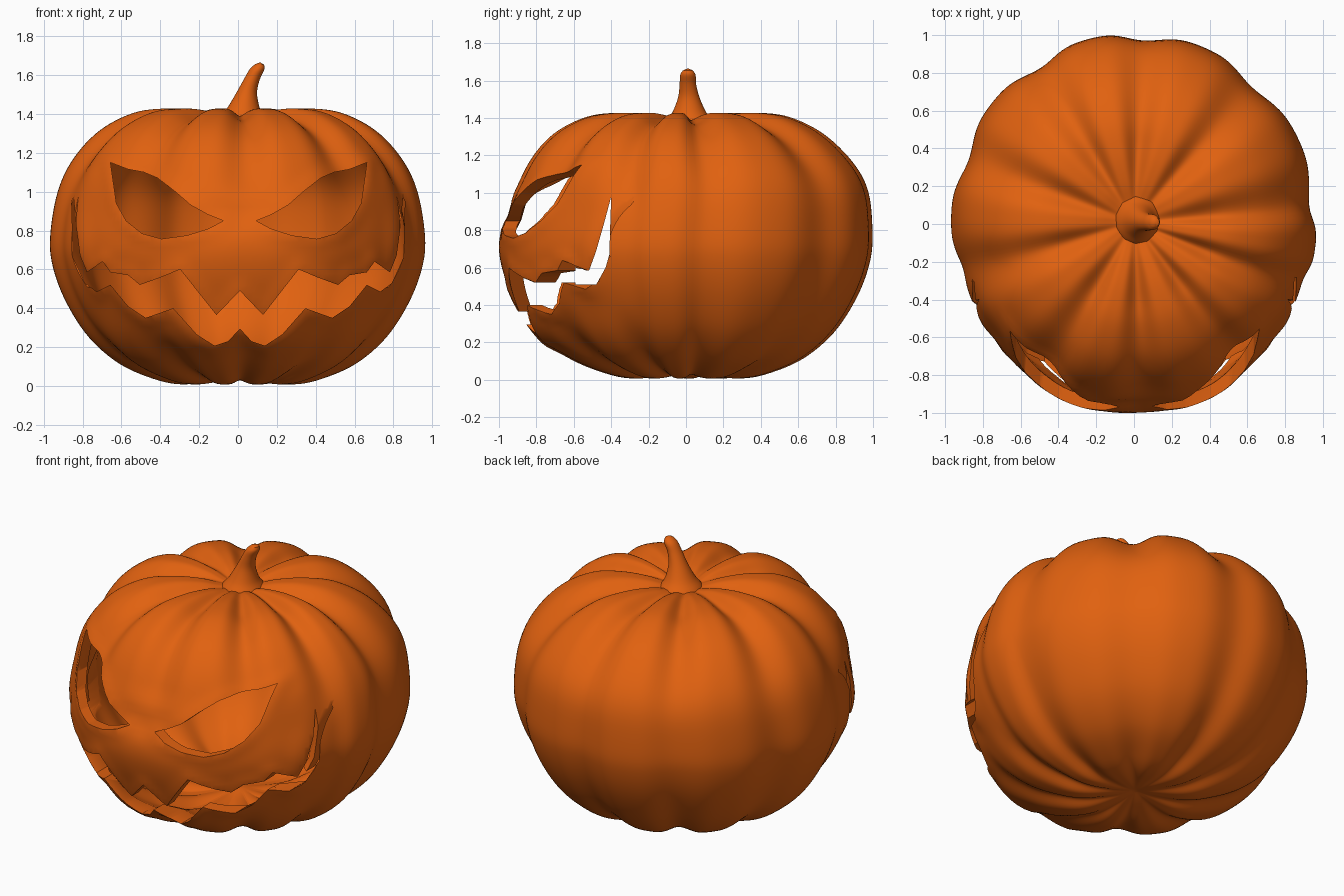
import bpy, bmesh, math
from mathutils import Vector
from mathutils.geometry import intersect_point_line

cube = bpy.data.objects.get("Cube")
if cube:
    bpy.data.objects.remove(cube, do_unlink=True)

orange = bpy.data.materials.new("pumpkin_orange")
orange.use_nodes = True
orange.diffuse_color = (0.75, 0.12, 0.005, 1)
orange.node_tree.nodes["Principled BSDF"].inputs["Base Color"].default_value = orange.diffuse_color

# Outline of the crest of a rib, from the bottom to the top (radius, height)
PROFILE = [(0, .05), (.13, .025), (.3, .008), (.45, .037), (.63, .115), (.79, .25), (.91, .43),
           (.98, .61), (.995, .77), (.955, 1), (.872, 1.17), (.733, 1.315), (.555, 1.405),
           (.38, 1.428), (.22, 1.415), (.1, 1.385), (0, 1.37)]
GROOVES = [5, 48, 87, 122, 160, 197, 239, 273, 308, 339, 365]   # degrees
FACE_CENTRE = 0.01

# Half outlines of the carved face (distance from the middle, height)
EYE = [(.66, 1.15), (.57, 1.115), (.49, 1.1), (.42, 1.07), (.33, 1), (.25, .93), (.16, .88),
       (.085, .85), (.16, .81), (.27, .775), (.4, .757), (.5, .785), (.58, .85), (.63, .94)]
UPPER_LIP = [(0, .49), (.12, .365), (.305, .6), (.4, .56), (.51, .52), (.57, .57), (.66, .585),
             (.7, .64), (.78, .585), (.815, .67), (.835, .82), (.848, .97)]
LOWER_LIP = [(.858, .95), (.85, .66), (.79, .53), (.73, .485), (.66, .52), (.57, .41), (.48, .35),
             (.34, .4), (.22, .265), (.13, .207), (.06, .23), (0, .295)]
# Corner of the mouth seen from the side (depth, height)
CORNER = [(-.4, .98), (-.44, .83), (-.48, .69), (-.52, .58), (-.59, .6), (-.59, .51),
          (-.48, .51), (-.43, .6), (-.41, .67), (-.405, .83)]


def mirrored(points, side):
    return [(FACE_CENTRE * (1 - x) + side * x, z) for x, z in points]


half_mouth = UPPER_LIP + LOWER_LIP
OUTLINES = {
    "left_eye": mirrored(EYE, 1),
    "right_eye": mirrored(EYE, -1),
    "mouth": mirrored(half_mouth, 1) + mirrored(half_mouth[-2:0:-1], -1),
}


def spline(points, steps):
    """Smooth curve through points (Catmull-Rom)."""
    pts = [Vector(p) for p in points]
    pts = [2 * pts[0] - pts[1]] + pts + [2 * pts[-1] - pts[-2]]
    out = []
    for a, b, c, d in zip(pts, pts[1:], pts[2:], pts[3:]):
        for i in range(steps):
            t = i / steps
            out.append(((2 * b) + (c - a) * t + (2 * a - 5 * b + 4 * c - d) * t ** 2
                        + (3 * b - a - 3 * c + d) * t ** 3) / 2)
    return out + [pts[-2]]


def smooth(lo, hi, v):
    t = max(0, min(1, (v - lo) / (hi - lo)))
    return t * t * (3 - 2 * t)


def bump(v, middle, width):
    return math.exp(-((v - middle) / width) ** 2)


def groove(angle):
    """1 at the bottom of a groove, 0 on the crest of a rib, rounded at both."""
    deg = math.degrees(angle)
    if deg < GROOVES[0]:
        deg += 360
    for lo, hi in zip(GROOVES, GROOVES[1:]):
        if deg <= hi:
            return (0.5 + 0.5 * math.cos(2 * math.pi * (deg - lo) / (hi - lo))) ** 2
    return 0


def rim(x, z):
    """Swelling of the skin next to a carved outline."""
    p, best = Vector((x, z, 0)), 1
    for outline in OUTLINES.values():
        for a, b in zip(outline, outline[1:] + outline[:1]):
            a, b = Vector((*a, 0)), Vector((*b, 0))
            q, t = intersect_point_line(p, a, b)
            q = a.lerp(b, max(0, min(1, t)))
            best = min(best, (p - q).length)
    return bump(best, 0, 0.045)


def make_object(name, bm):
    bmesh.ops.recalc_face_normals(bm, faces=bm.faces)
    mesh = bpy.data.meshes.new(name)
    bm.to_mesh(mesh)
    bm.free()
    mesh.materials.append(orange)
    obj = bpy.data.objects.new(name, mesh)
    bpy.context.collection.objects.link(obj)
    return obj


def skin(bm, rings, bottom, top):
    """Join rings of points into a closed skin with a pole at each end."""
    rows = [[bm.verts.new(p) for p in ring] for ring in rings]
    n = len(rows[0])
    for low, high in zip(rows, rows[1:]):
        for i in range(n):
            j = (i + 1) % n
            bm.faces.new((low[i], low[j], high[j], high[i]))
    for pole, row in ((bottom, rows[0]), (top, rows[-1])):
        tip = bm.verts.new(pole)
        for i in range(n):
            bm.faces.new((tip, row[i], row[(i + 1) % n]))


def shade(obj):
    bpy.ops.object.select_all(action="DESELECT")
    obj.select_set(True)
    bpy.context.view_layer.objects.active = obj
    bpy.ops.object.shade_smooth_by_angle(angle=math.radians(40))


# Ribbed pumpkin skin
curve = spline(PROFILE, 6)
SIDES = 216
rings = []
for k in range(1, len(curve) - 1):
    r, z = curve[k]
    along = (curve[k + 1] - curve[k - 1]).normalized()
    depth = (0.038 + 0.022 * smooth(0.9, 1.4, z)) * smooth(0.03, 0.45, r)
    lean = 0.008 + 0.025 * bump(z, 1.05, 0.22)     # shoulders lean back
    ring = []
    for i in range(SIDES):
        a = 2 * math.pi * i / SIDES
        ahead = -math.sin(a)
        # the face between the eyes and the mouth is nearly free of grooves
        mask = smooth(0.2, 0.4, ahead) * smooth(0.12, 0.4, z) * (1 - smooth(0.85, 1.1, z))
        cheek = -0.018 + 0.034 * smooth(0.6, 0.95, ahead)
        push = -depth * groove(a) * (1 - 0.85 * mask) + cheek * mask
        if ahead > 0.2 and r > 0.5:
            push += 0.012 * rim(r * math.cos(a) * 0.97, z) * smooth(0.4, 0.6, ahead)
        # hollow bridge between the eyes, and a full chin
        push -= 0.03 * smooth(0.95, 1, ahead) * bump(z, 0.88, 0.07)
        push += 0.02 * smooth(0.7, 0.95, ahead) * bump(z, 0.25, 0.12)
        rr = r + push * along.y
        ring.append((rr * math.cos(a) * 0.972, rr * math.sin(a) * 1.003 + lean, z - push * along.x))
    rings.append(ring)
bm = bmesh.new()
skin(bm, rings, (0, 0.008, curve[0].y), (0, 0.01, curve[-1].y))
pumpkin = make_object("pumpkin_shell", bm)

# Hollow it out and carve the face
wall = pumpkin.modifiers.new("wall", "SOLIDIFY")
wall.thickness = 0.065
wall.offset = -1
cutters = []


def carve(name, points, sweep):
    bm = bmesh.new()
    face = bm.faces.new([bm.verts.new(p) for p in points])
    moved = bmesh.ops.extrude_face_region(bm, geom=[face])["geom"]
    bmesh.ops.translate(bm, vec=sweep, verts=[v for v in moved if isinstance(v, bmesh.types.BMVert)])
    cutter = make_object(name + "_cutter", bm)
    cutter.hide_render = True
    cutters.append(cutter)
    cut = pumpkin.modifiers.new("carve_" + name, "BOOLEAN")
    cut.operation = "DIFFERENCE"
    cut.solver = "EXACT"
    cut.object = cutter


for name, outline in OUTLINES.items():
    carve(name, [(x, -1.4, z) for x, z in outline], (0, 1.3, 0))
for name, side in (("left_corner", 1), ("right_corner", -1)):
    carve(name, [(side * 0.6, y, z) for y, z in CORNER], (side * 0.6, 0, 0))
bpy.context.view_layer.update()
carved = bpy.data.meshes.new_from_object(pumpkin.evaluated_get(bpy.context.evaluated_depsgraph_get()))
pumpkin.modifiers.clear()
pumpkin.data = carved
for cutter in cutters:
    bpy.data.objects.remove(cutter, do_unlink=True)
shade(pumpkin)

# Crooked stem: centre x, centre y, height, radius
STEM = [(.02, .025, 1.33, .14), (.02, .022, 1.38, .118), (.028, .018, 1.43, .084), (.045, .015, 1.51, .053),
        (.072, .01, 1.58, .041), (.098, .01, 1.63, .038), (.11, .01, 1.655, .024)]
bm = bmesh.new()
rings = [[(x + r * math.cos(t * math.pi / 16), y + 1.08 * r * math.sin(t * math.pi / 16), z)
          for t in range(32)] for x, y, z, r in spline(STEM, 4)]
skin(bm, rings, (.02, .025, 1.33), (.113, .01, 1.666))
shade(make_object("stem", bm))
